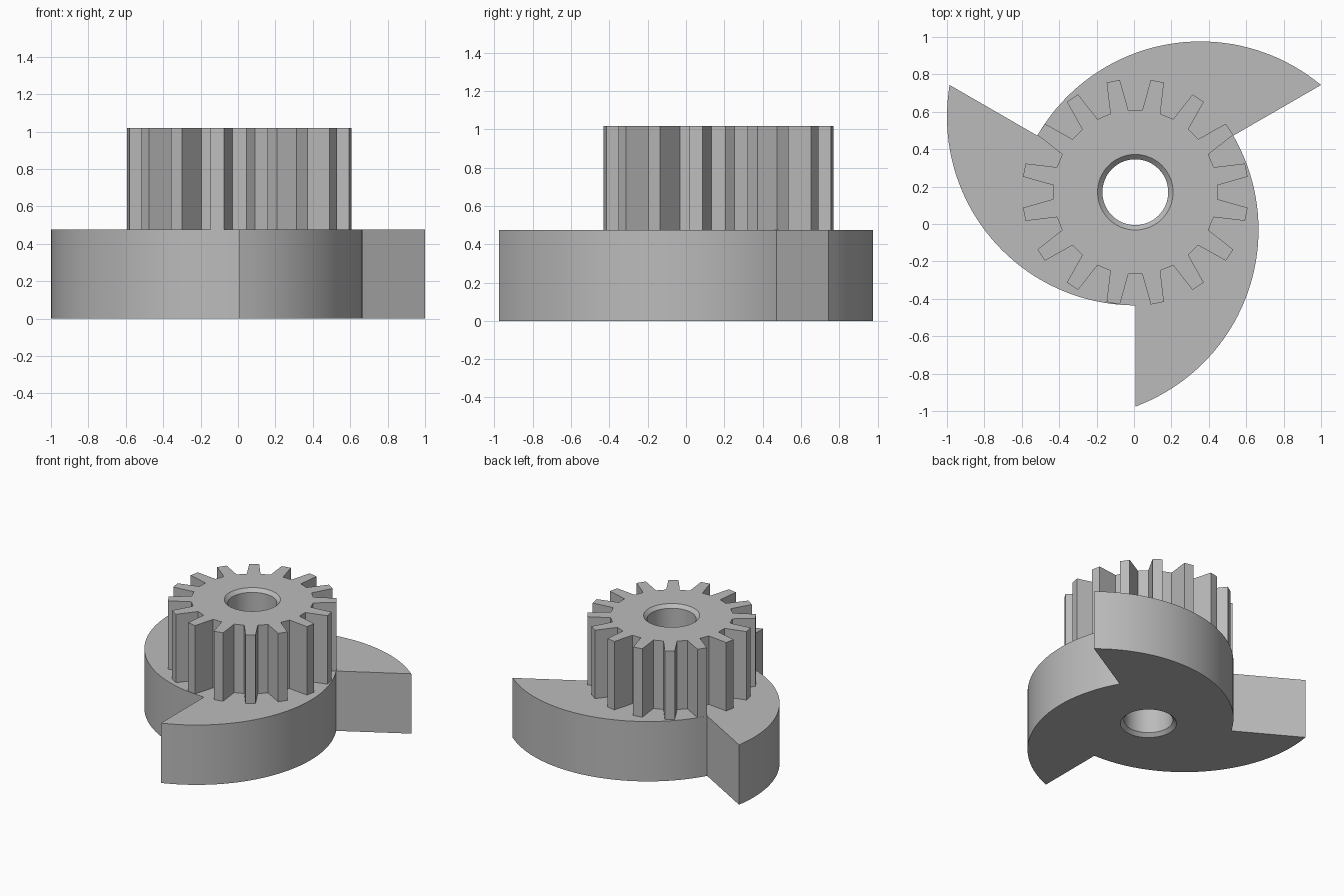
import bpy
import bmesh
from math import atan2, cos, sin, pi, radians, hypot
from mathutils import Vector, Matrix

cube = bpy.data.objects.get("Cube")
if cube:
    bpy.data.objects.remove(cube, do_unlink=True)

HUB = Vector((0.007, 0.17, 0))      # shared axis of cam and gear
CAM_TOP, GEAR_TOP = 0.475, 1.018
BORE, CHAMFER = 0.176, 0.026
TIP_R, NOTCH_R, ARC_OFFSET = 1.147, 0.605, 0.402
TEETH, ROOT_R, OUTER_R = 16, 0.44, 0.606

grey = bpy.data.materials.new("plain grey")
grey.use_nodes = True
colour = (0.5, 0.5, 0.5, 1)
grey.diffuse_color = colour
grey.node_tree.nodes["Principled BSDF"].inputs["Base Color"].default_value = colour


def polar(r, a):
    return Vector((r * cos(a), r * sin(a), 0))


def make_object(name, bm):
    bmesh.ops.recalc_face_normals(bm, faces=bm.faces)
    mesh = bpy.data.meshes.new(name)
    bm.to_mesh(mesh)
    bm.free()
    mesh.materials.append(grey)
    obj = bpy.data.objects.new(name, mesh)
    obj.location = HUB
    bpy.context.collection.objects.link(obj)
    return obj


def prism(name, outline, bottom, top):
    bm = bmesh.new()
    face = bm.faces.new([bm.verts.new((p.x, p.y, bottom)) for p in outline])
    up = bmesh.ops.extrude_face_region(bm, geom=[face])["geom"]
    verts = [g for g in up if isinstance(g, bmesh.types.BMVert)]
    bmesh.ops.translate(bm, verts=verts, vec=(0, 0, top - bottom))
    return make_object(name, bm)


def cam_outline():
    # One blade arc from tip to notch, repeated three times
    tip = polar(TIP_R, radians(150))
    centre = Vector((0, ARC_OFFSET, 0))
    radius = ARC_OFFSET + NOTCH_R
    start = atan2(tip.y - ARC_OFFSET, tip.x)
    steps = 40
    arc = [tip] + [centre + polar(radius, start + (1.5 * pi - start) * i / steps)
                   for i in range(1, steps + 1)]
    return [Matrix.Rotation(k * 2 * pi / 3, 3, 'Z') @ p for k in range(3) for p in arc]


def gear_outline():
    points = []
    for k in range(TEETH):
        mid = (k + 0.5) * 2 * pi / TEETH
        for r, degrees in ((ROOT_R, -6.4), (OUTER_R, -3.4), (OUTER_R, 3.4), (ROOT_R, 6.4)):
            points.append(polar(r, mid + radians(degrees)))
    return points


def bore_cutter():
    # Lathed bore with a flared chamfer at each mouth
    bm = bmesh.new()
    extra = 0.05
    wide = BORE + CHAMFER + extra
    profile = [(wide, -extra), (BORE, CHAMFER),
               (BORE, GEAR_TOP - CHAMFER), (wide, GEAR_TOP + extra)]
    count = 64
    rings = [[bm.verts.new(polar(r, 2 * pi * i / count) + Vector((0, 0, z)))
              for i in range(count)] for r, z in profile]
    for low, high in zip(rings, rings[1:]):
        for i in range(count):
            j = (i + 1) % count
            bm.faces.new((low[i], low[j], high[j], high[i]))
    bm.faces.new(rings[0])
    bm.faces.new(rings[-1])
    cutter = make_object("bore_cutter", bm)
    cutter.hide_render = True
    return cutter


cam = prism("three_blade_cam", cam_outline(), 0, CAM_TOP)
gear = prism("spur_gear", gear_outline(), CAM_TOP, GEAR_TOP)
cutter = bore_cutter()

# Cut the bore through both parts, then shade
for part in (cam, gear):
    cut = part.modifiers.new("bore", 'BOOLEAN')
    cut.operation = 'DIFFERENCE'
    cut.solver = 'EXACT'
    cut.object = cutter
    bpy.ops.object.select_all(action='DESELECT')
    part.select_set(True)
    bpy.context.view_layer.objects.active = part
    bpy.ops.object.modifier_apply(modifier=cut.name)
    bpy.ops.object.shade_smooth_by_angle(angle=radians(25))

bpy.data.objects.remove(cutter, do_unlink=True)
